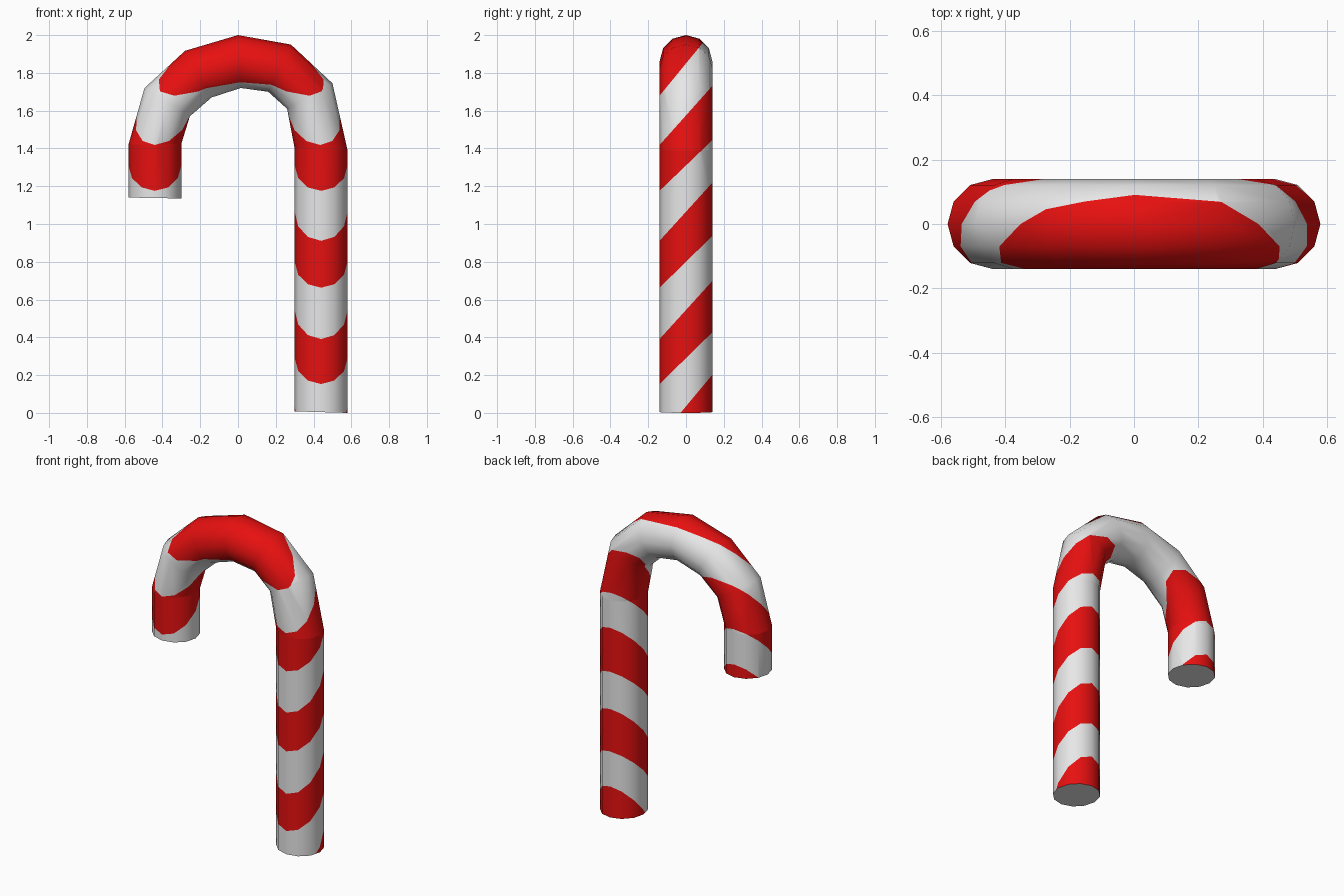
import bpy, bmesh, math
from mathutils import Vector

if "Cube" in bpy.data.objects:
    bpy.data.objects.remove(bpy.data.objects["Cube"])

SIDES, R = 12, 0.14


def material(name, rgb):
    m = bpy.data.materials.new(name)
    m.diffuse_color = (*rgb, 1)
    m.use_nodes = True
    m.node_tree.nodes["Principled BSDF"].inputs["Base Color"].default_value = m.diffuse_color
    return m


WHITE = material("white", (0.8, 0.8, 0.8))
RED = material("red", (0.8, 0.005, 0.005))

# Stripe borders: tilted planes z = c + k*y, alternating red / white from below
BORDERS = [(0.035, 1.2), (0.29, 0.98), (0.545, 1.1), (0.80, 0.98),
           (1.065, 1.1), (1.31, 0.96), (1.575, 1.12), (1.85, 1.22)]


def tube(name, rings, cap_first=False, cap_last=False):
    """Loft rings given by their outer and inner (x, z) points, then cut stripes."""
    bm = bmesh.new()
    loops = []
    for ox, oz, ix, iz in rings:
        outer, inner = Vector((ox, 0, oz)), Vector((ix, 0, iz))
        mid, half = (outer + inner) / 2, (outer - inner) / 2
        loops.append([bm.verts.new(mid + half * math.cos(a) + Vector((0, R * math.sin(a), 0)))
                      for a in (2 * math.pi * i / SIDES for i in range(SIDES))])
    for a, b in zip(loops, loops[1:]):
        for i in range(SIDES):
            j = (i + 1) % SIDES
            bm.faces.new((a[i], a[j], b[j], b[i]))
    if cap_first:
        bm.faces.new(loops[0][::-1])
    if cap_last:
        bm.faces.new(loops[-1])
    bmesh.ops.recalc_face_normals(bm, faces=bm.faces)
    # open arch: make sure the sides face outward
    f = bm.faces[0]
    first_mid = sum((v.co for v in loops[0] + loops[1]), Vector()) / (2 * SIDES)
    if f.normal.dot(f.calc_center_median() - first_mid) < 0:
        bmesh.ops.reverse_faces(bm, faces=bm.faces)
    # stripes
    for c, k in BORDERS:
        bmesh.ops.bisect_plane(bm, geom=bm.verts[:] + bm.edges[:] + bm.faces[:], dist=1e-5,
                               plane_co=(0, 0, c), plane_no=Vector((0, -k, 1)).normalized())
    for f in bm.faces:
        p = f.calc_center_median()
        below = sum(p.z - k * p.y > c for c, k in BORDERS)
        is_cap = f.normal.z < -0.98
        f.material_index = 1 if below % 2 == 0 and not is_cap else 0
    me = bpy.data.meshes.new(name)
    bm.to_mesh(me)
    bm.free()
    me.materials.append(WHITE)
    me.materials.append(RED)
    ob = bpy.data.objects.new(name, me)
    bpy.context.collection.objects.link(ob)
    bpy.ops.object.select_all(action='DESELECT')
    ob.select_set(True)
    bpy.context.view_layer.objects.active = ob
    bpy.ops.object.shade_smooth_by_angle(angle=math.radians(50))
    return ob


# Straight shaft, curved hook and short tip: (outer x, outer z, inner x, inner z)
TOP = (0.58, 1.39, 0.30, 1.40)
END = (-0.58, 1.42, -0.30, 1.425)
tube("shaft", [(0.58, 0.0, 0.30, 0.008), TOP], cap_first=True)
tube("hook", [TOP, (0.50, 1.745, 0.26, 1.61), (0.28, 1.95, 0.16, 1.70), (0.0, 2.0, 0.015, 1.72),
              (-0.28, 1.917, -0.14, 1.67), (-0.495, 1.72, -0.255, 1.57), END])
tube("tip", [END, (-0.58, 1.14, -0.30, 1.135)], cap_last=True)
